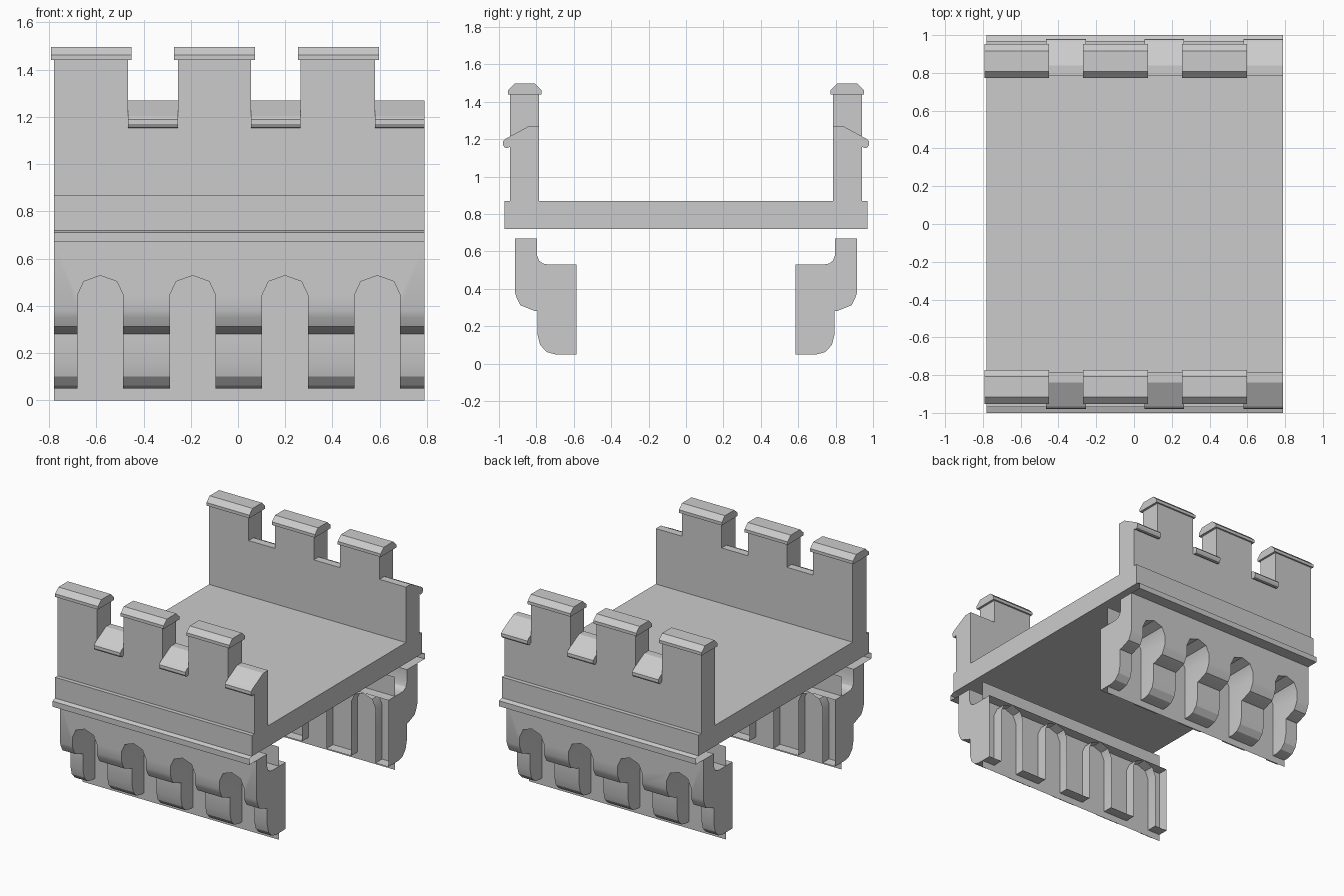
import bpy, bmesh, math

if "Cube" in bpy.data.objects:
    bpy.data.objects.remove(bpy.data.objects["Cube"])

X0, X1 = -0.78, 0.79


def finish(name, bm, mirror=True):
    bmesh.ops.recalc_face_normals(bm, faces=bm.faces)
    me = bpy.data.meshes.new(name)
    bm.to_mesh(me)
    bm.free()
    ob = bpy.data.objects.new(name, me)
    bpy.context.collection.objects.link(ob)
    if mirror:
        add_mirror(ob)
    return ob


def add_mirror(ob):
    m = ob.modifiers.new("both_sides", 'MIRROR')
    m.use_axis = (False, True, False)
    m.use_mirror_merge = False


def prism(bm, pts, a, b, axis):
    """Closed outline extruded along x (pts = y,z) or along y (pts = x,z)."""
    def co(p, t):
        return (t, -p[0], p[1]) if axis == 'x' else (p[0], t, p[1])
    r = [[bm.verts.new(co(p, t)) for p in pts] for t in (a, b)]
    n = len(pts)
    for i in range(n):
        j = (i + 1) % n
        bm.faces.new((r[0][i], r[0][j], r[1][j], r[1][i]))
    bm.faces.new(r[0])
    bm.faces.new(r[1])


def sheet(bm, pts):
    """Open profile (y,z) swept along the full length."""
    r = [[bm.verts.new((x, -y, z)) for y, z in pts] for x in (X0, X1)]
    for i in range(len(pts) - 1):
        bm.faces.new((r[0][i], r[0][i + 1], r[1][i + 1], r[1][i]))


# Floor slab
bm = bmesh.new()
prism(bm, [(-0.97, 0.72), (0.97, 0.72), (0.97, 0.87), (-0.97, 0.87)], X0, X1, 'x')
finish("walkway_floor", bm, False)

# Crenellated parapet walls
merlons = [(X0, -0.465), (-0.255, 0.055), (0.265, 0.58)]
gaps = [(-0.465, -0.255), (0.055, 0.265), (0.58, X1)]
outline = [(X1, 0.87), (X0, 0.87)]
for a, b in merlons:
    outline += [(a, 1.15), (a, 1.44), (b, 1.44), (b, 1.15)]
outline.remove((X0, 1.15))
outline.append((X1, 1.15))
bm = bmesh.new()
prism(bm, outline, -0.785, -0.94, 'y')
finish("parapet_wall", bm)

# Sloping sills with a rounded drip edge
sill = [(0.785, 1.15), (0.785, 1.27), (0.84, 1.27), (0.965, 1.202), (0.978, 1.188),
        (0.979, 1.17), (0.97, 1.155), (0.955, 1.152), (0.94, 1.16), (0.94, 1.15)]
bm = bmesh.new()
for a, b in gaps:
    prism(bm, sill, a, b, 'x')
finish("crenel_sill", bm)

# Chamfered merlon caps
cap = [(0.772, 1.44), (0.772, 1.462), (0.808, 1.497), (0.915, 1.497), (0.952, 1.462), (0.952, 1.44)]
bm = bmesh.new()
for a, b in [(-0.792, -0.45), (-0.27, 0.073), (0.255, 0.597)]:
    prism(bm, cap, a, b, 'x')
finish("merlon_cap", bm)

# Ledge moulding below the floor and the thin wall behind the arches
bm = bmesh.new()
sheet(bm, [(0.97, 0.72), (1.0, 0.71), (1.0, 0.67), (0.91, 0.67)])
finish("ledge_moulding", bm)
bm = bmesh.new()
sheet(bm, [(0.66, 0.0), (0.66, 0.67)])
finish("arch_back_wall", bm)

# Stepped corbel profile, cut by four faceted arches
profile = [(0.585, 0.05), (0.70, 0.05), (0.745, 0.062), (0.78, 0.1), (0.795, 0.16), (0.795, 0.28),
           (0.81, 0.282), (0.885, 0.312), (0.905, 0.35), (0.915, 0.38), (0.915, 0.67), (0.797, 0.67),
           (0.797, 0.58), (0.785, 0.55), (0.765, 0.535), (0.735, 0.53), (0.585, 0.53)]
bm = bmesh.new()
prism(bm, profile, X0, X1, 'x')
corbels = finish("arched_corbels", bm, False)
bm = bmesh.new()
for i in range(4):
    c = -0.583 + 0.391 * i
    half = [(0.097, -0.1), (0.097, 0.445), (0.07, 0.503)]
    pts = [(c + x, z) for x, z in half] + [(c, 0.528)] + [(c - x, z) for x, z in reversed(half)]
    prism(bm, pts, -0.5, -1.1, 'y')
cutter = finish("arch_cutter", bm, False)
cutter.hide_render = True
mod = corbels.modifiers.new("arches", 'BOOLEAN')
mod.object = cutter
mod.operation = 'DIFFERENCE'
mod.solver = 'EXACT'
dg = bpy.context.evaluated_depsgraph_get()
cut = bpy.data.meshes.new_from_object(corbels.evaluated_get(dg))
corbels.modifiers.clear()
corbels.data = cut
bpy.data.objects.remove(cutter)

# Corbels are hollow, open at the inner side
bm = bmesh.new()
bm.from_mesh(cut)
back = [f for f in bm.faces if all(abs(v.co.y + 0.585) < 0.001 for v in f.verts)]
bmesh.ops.delete(bm, geom=back, context='FACES_ONLY')
bm.to_mesh(cut)
bm.free()
add_mirror(corbels)

# Soften the curved profiles
bpy.ops.object.select_all(action='DESELECT')
corbels.select_set(True)
bpy.context.view_layer.objects.active = corbels
bpy.ops.object.shade_smooth_by_angle(angle=math.radians(28))
